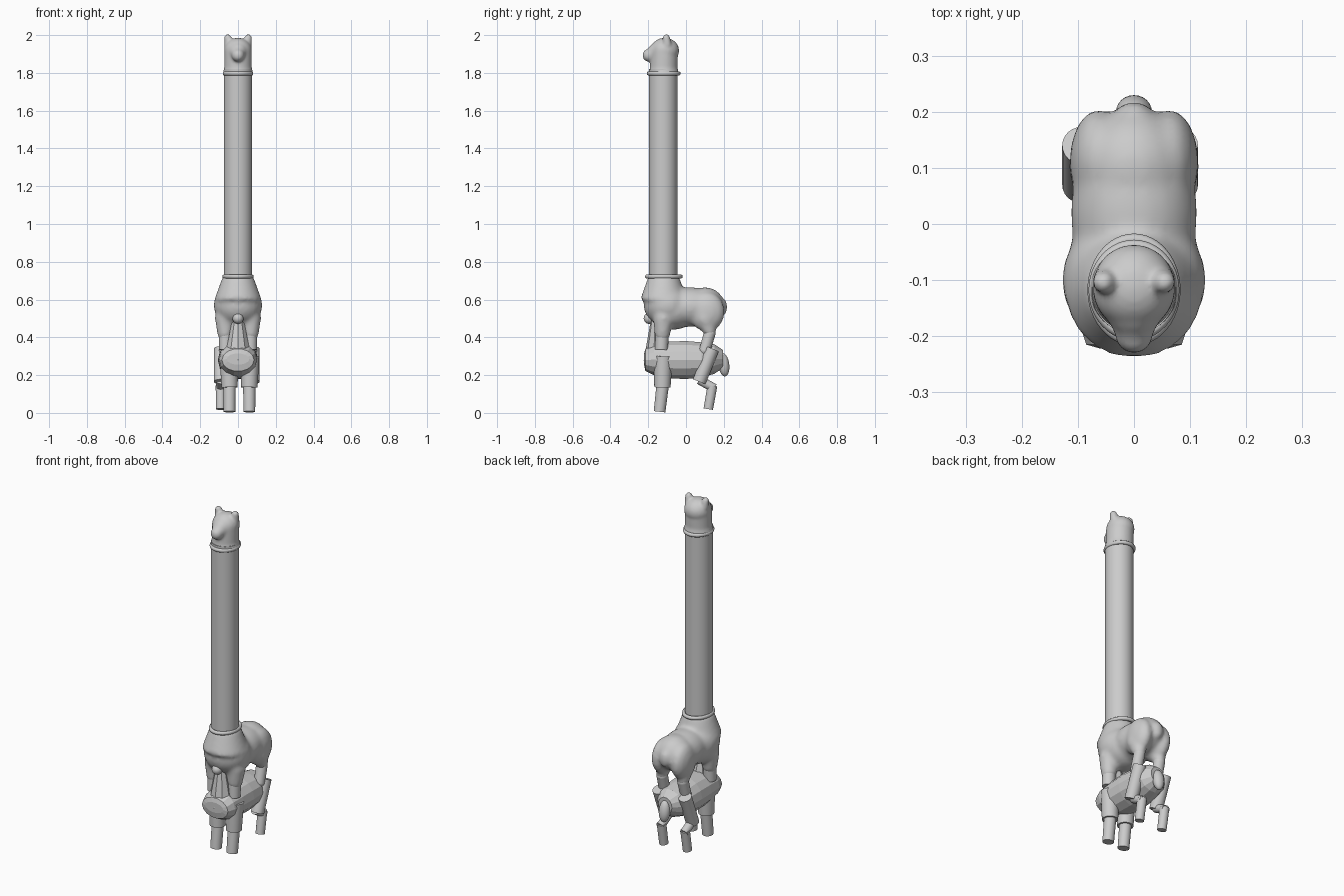
import bpy, bmesh, math
from mathutils import Vector, Matrix

if "Cube" in bpy.data.objects:
    bpy.data.objects.remove(bpy.data.objects["Cube"])


def finish(name, bm, smooth=None, voxel=None):
    me = bpy.data.meshes.new(name)
    bmesh.ops.recalc_face_normals(bm, faces=bm.faces)
    bm.to_mesh(me)
    bm.free()
    ob = bpy.data.objects.new(name, me)
    bpy.context.collection.objects.link(ob)
    if smooth is not None:
        bpy.context.view_layer.objects.active = ob
        ob.select_set(True)
        bpy.ops.object.shade_smooth_by_angle(angle=math.radians(smooth))
        ob.select_set(False)
    if voxel:
        m = ob.modifiers.new("blend", 'REMESH')
        m.mode = 'VOXEL'
        m.voxel_size = voxel
        m.use_smooth_shade = True
        s = ob.modifiers.new("soften", 'SMOOTH')
        s.factor = 0.5
        s.iterations = 8
    return ob


def blob(bm, c, r, tilt=0, u=24, v=16):
    m = Matrix.Translation(c) @ Matrix.Rotation(tilt, 4, 'X') @ Matrix.Diagonal((*r, 1))
    bmesh.ops.create_uvsphere(bm, u_segments=u, v_segments=v, radius=1, matrix=m)


def tube(bm, a, b, r1, r2, n=24):
    a, b = Vector(a), Vector(b)
    q = (b - a).to_track_quat('Z', 'Y').to_matrix().to_4x4()
    bmesh.ops.create_cone(bm, cap_ends=True, segments=n, radius1=r1, radius2=r2,
                          depth=(b - a).length, matrix=Matrix.Translation((a + b) / 2) @ q)


def limb(bm, a, b, r1, r2):
    tube(bm, a, b, r1, r2)
    blob(bm, a, (r1,) * 3)
    blob(bm, b, (r2,) * 3)


def loft(bm, rings, n):
    # rings along y: (y, centre z, half width, half height)
    prev = None
    for y, z, rx, rz in rings:
        ring = [bm.verts.new((rx * math.cos(2 * math.pi * i / n), y,
                              z + rz * math.sin(2 * math.pi * i / n))) for i in range(n)]
        if prev:
            for i in range(n):
                j = (i + 1) % n
                bm.faces.new((prev[i], prev[j], ring[j], ring[i]))
        else:
            bm.faces.new(ring)
        prev = ring
    bm.faces.new(prev)


# Long neck pipe
bm = bmesh.new()
tube(bm, (0, -.121, .70), (0, -.121, 1.82), .075, .075, 48)
finish("long_neck", bm, 30)

# Collars at both ends of the neck
for name, z, y, rx, ry in (("lower_collar", .722, -.117, .083, .1),
                           ("upper_collar", 1.797, -.118, .081, .09)):
    bpy.ops.mesh.primitive_torus_add(major_segments=48, minor_segments=10, major_radius=1,
                                     minor_radius=.12, location=(0, y, z))
    ob = bpy.context.object
    ob.name = name
    ob.scale = (rx / 1.12, ry / 1.12, .09)
    bpy.ops.object.shade_smooth_by_angle(angle=math.radians(60))

# Head
bm = bmesh.new()
tube(bm, (0, -.118, 1.79), (0, -.118, 1.84), .082, .07, 32)
tube(bm, (0, -.118, 1.83), (0, -.115, 1.92), .073, .073, 32)
blob(bm, (0, -.112, 1.918), (.074, .076, .068))
limb(bm, (0, -.15, 1.91), (0, -.197, 1.893), .052, .034)
for s in (-1, 1):
    limb(bm, (s * .05, -.1, 1.95), (s * .054, -.104, 1.985), .024, .02)
finish("head", bm, voxel=.007)

# Upper smooth body, with haunches and legs
bm = bmesh.new()
blob(bm, (0, -.1, .57), (.129, .124, .115))
blob(bm, (0, -.07, .545), (.118, .13, .105))
blob(bm, (0, .02, .56), (.113, .17, .105))
blob(bm, (0, .1, .565), (.1, .105, .1))
tube(bm, (0, -.118, .6), (0, -.118, .725), .125, .08, 32)
blob(bm, (0, .19, .56), (.033, .03, .05))
for s in (-1, 1):
    blob(bm, (s * .062, .11, .535), (.053, .095, .105))
    limb(bm, (s * .068, .1, .5), (s * .068, .125, .43), .05, .034)
    limb(bm, (s * .068, -.12, .5), (s * .068, -.125, .42), .055, .042)
finish("upper_body", bm, voxel=.011)

for s, side in ((-1, "left"), (1, "right")):
    bm = bmesh.new()
    limb(bm, (s * .068, .125, .42), (s * .07, .1, .332), .031, .03)
    finish("upper_back_shin_" + side, bm, 40)
    bm = bmesh.new()
    tube(bm, (s * .066, -.125, .45), (s * .066, -.13, .335), .036, .034)
    finish("upper_front_shin_" + side, bm, 40)

# Lower faceted body
bm = bmesh.new()
loft(bm, [(-.222, .285, .06, .03), (-.215, .28, .085, .06), (-.17, .282, .1, .085),
          (-.09, .28, .105, .1), (0, .28, .107, .103), (.08, .28, .104, .096),
          (.15, .285, .085, .08), (.195, .285, .045, .05)], 14)
finish("lower_body", bm)

# Lower neck wedge and its snout
bm = bmesh.new()
tube(bm, (0, -.147, .28), (0, -.155, .5), .077, .03, 10)
finish("lower_neck", bm)
bm = bmesh.new()
blob(bm, (0, -.195, .5), (.029, .029, .029), u=16, v=10)
finish("lower_snout", bm, 40)

# Lower tail
bm = bmesh.new()
blob(bm, (0, .2, .255), (.032, .029, .062), .12)
finish("lower_tail", bm, 40)

# Lower legs
for side, xf, xb, xt in (("left", -.045, -.092, -.092), ("right", .06, .062, .078)):
    bm = bmesh.new()
    tube(bm, (xf * 1.05, -.12, .3), (xf, -.125, .135), .05, .043)
    tube(bm, (xf, -.122, .16), (xf, -.14, .006), .033, .031)
    finish("lower_front_leg_" + side, bm, 40)
    bm = bmesh.new()
    tube(bm, (xt, .14, .34), (xt, .07, .165), .036, .036)
    tube(bm, (xb, .07, .175), (xb, .15, .13), .024, .024)
    tube(bm, (xb, .14, .145), (xb, .118, .02), .026, .025)
    finish("lower_back_leg_" + side, bm, 40)
